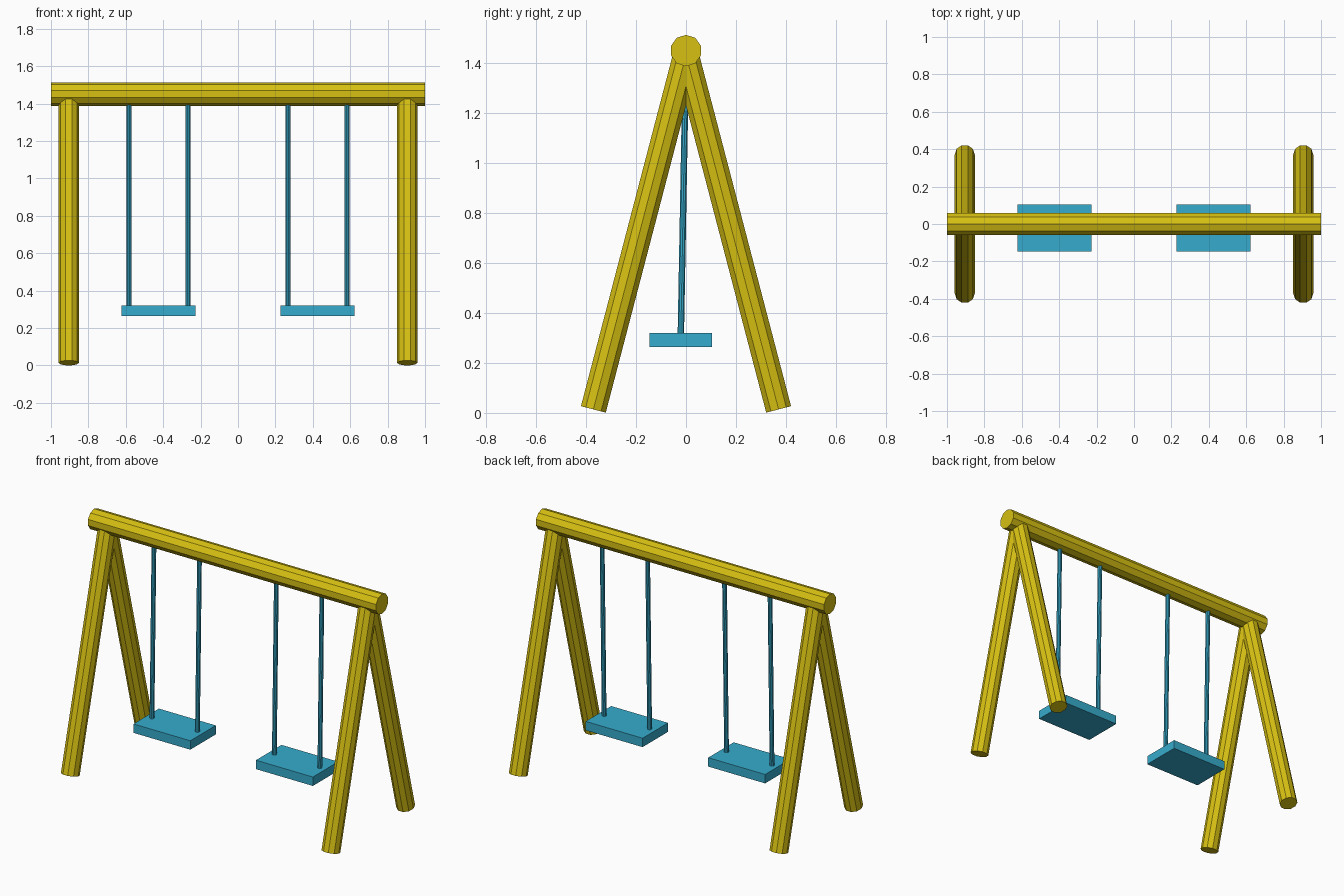
import bpy, bmesh, math
from mathutils import Vector

cube = bpy.data.objects.get("Cube")
if cube:
    bpy.data.objects.remove(cube, do_unlink=True)


def make_material(name, rgb):
    mat = bpy.data.materials.new(name)
    mat.use_nodes = True
    color = (*rgb, 1.0)
    mat.diffuse_color = color
    mat.node_tree.nodes["Principled BSDF"].inputs["Base Color"].default_value = color
    return mat


yellow = make_material("yellow paint", (0.68, 0.53, 0.006))
blue = make_material("blue plastic", (0.037, 0.41, 0.61))


def finish(name, bm, mat):
    bmesh.ops.recalc_face_normals(bm, faces=bm.faces)
    mesh = bpy.data.meshes.new(name)
    bm.to_mesh(mesh)
    bm.free()
    mesh.materials.append(mat)
    obj = bpy.data.objects.new(name, mesh)
    bpy.context.collection.objects.link(obj)
    return obj


def pole(name, start, end, radius, corner, mat, sides=10):
    """Flat-sided pole from start to end, with one edge facing corner."""
    start, end, u = Vector(start), Vector(end), Vector(corner)
    v = (end - start).normalized().cross(u)
    bm = bmesh.new()
    rings = []
    for centre in (start, end):
        ring = []
        for i in range(sides):
            a = math.tau * i / sides
            ring.append(bm.verts.new(centre + radius * (u * math.cos(a) + v * math.sin(a))))
        bm.faces.new(ring)
        rings.append(ring)
    low, high = rings
    for i in range(sides):
        j = (i + 1) % sides
        bm.faces.new((low[i], low[j], high[j], high[i]))
    return finish(name, bm, mat)


def box(name, low, high, mat):
    low, high = Vector(low), Vector(high)
    bm = bmesh.new()
    bmesh.ops.create_cube(bm, size=1)
    bmesh.ops.scale(bm, vec=high - low, verts=bm.verts)
    bmesh.ops.translate(bm, vec=(low + high) / 2, verts=bm.verts)
    return finish(name, bm, mat)


# Top beam
BEAM_Z = 1.451
pole("top_beam", (-1, 0, BEAM_Z), (1, 0, BEAM_Z), 0.063, (0, 0, 1), yellow)

for side, s in (("left", 1), ("right", -1)):
    # Splayed legs meeting inside the beam
    for end, d in (("front", -1), ("back", 1)):
        pole(f"{end}_{side}_leg", (s * 0.905, d * 0.371, 0.014),
             (s * 0.905, 0, 1.434), 0.054, (1, 0, 0), yellow)

    # Swing seat and its two hanging rods
    xs = sorted((s * 0.228, s * 0.623))
    box(f"{side}_seat", (xs[0], -0.147, 0.264), (xs[1], 0.105, 0.32), blue)
    for place, x in (("inner", 0.267), ("outer", 0.583)):
        pole(f"{side}_{place}_rod", (s * x, -0.021, 0.30),
             (s * x, 0, BEAM_Z), 0.0135, (1, 0, 0), blue)
